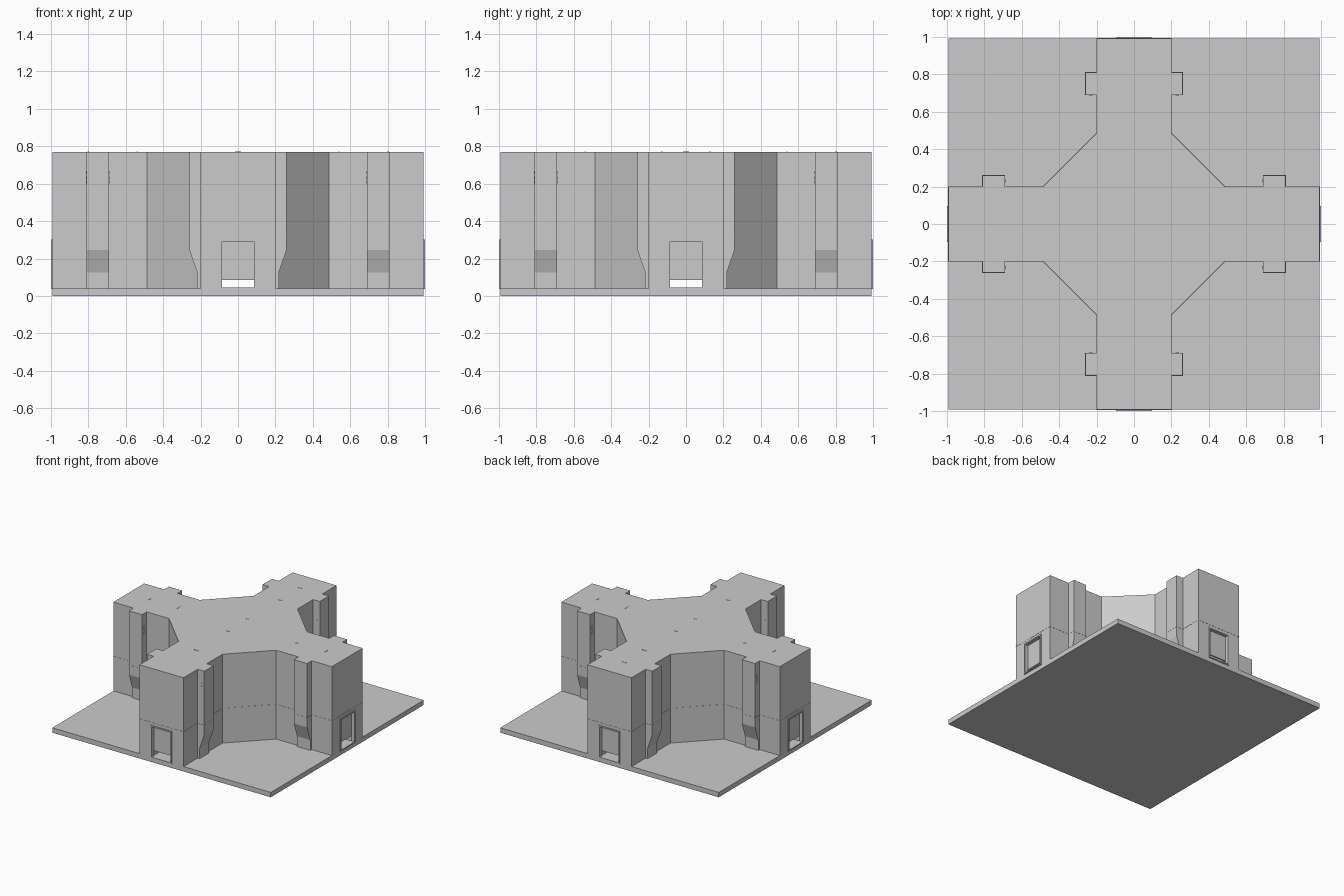
import bpy, bmesh, math
from mathutils import Matrix, Vector

if "Cube" in bpy.data.objects:
    bpy.data.objects.remove(bpy.data.objects["Cube"])

E = 0.993            # half size of the tile
FLOOR, TOP = 0.04, 0.77


def finish(name, bm):
    bmesh.ops.recalc_face_normals(bm, faces=bm.faces[:])
    me = bpy.data.meshes.new(name)
    bm.to_mesh(me)
    bm.free()
    ob = bpy.data.objects.new(name, me)
    bpy.context.collection.objects.link(ob)
    return ob


def prism(name, pts, axis, lo, hi, mat=Matrix()):
    """Extrude a flat outline: xy outline along z, or xz outline along y."""
    bm = bmesh.new()
    place = (lambda p, h: (p[0], p[1], h)) if axis == 'z' else (lambda p, h: (p[0], h, p[1]))
    face = bm.faces.new([bm.verts.new(place(p, lo)) for p in pts])
    ext = bmesh.ops.extrude_face_region(bm, geom=[face])
    step = Vector(place((0, 0), hi - lo))
    bmesh.ops.translate(bm, vec=step, verts=[v for v in ext['geom'] if isinstance(v, bmesh.types.BMVert)])
    bm.transform(mat)
    return finish(name, bm)


def box(name, x, y, z, mat=Matrix()):
    return prism(name, [(x[0], y[0]), (x[1], y[0]), (x[1], y[1]), (x[0], y[1])], 'z', *z, mat)


def cross(g=0.0):
    """Plus-shaped plan with slanted inner corners, grown by g."""
    w, c, e = 0.2 + g, 0.487 + g * 0.4, E + g
    quarter = [Vector(p) for p in ((e, -w), (e, w), (c, w), (w, c))]
    pts = []
    for k in range(4):
        r = Matrix.Rotation(k * math.pi / 2, 2)
        pts += [r @ p for p in quarter]
    return pts


# floor slab
box("floor_slab", (-E, E), (-E, E), (0, FLOOR))

# corridor block with two crossing passages cut through it
body = prism("corridor_block", cross(), 'z', FLOOR, TOP)
cutters = [box("passage_cutter_x", (-1.1, 1.1), (-0.095, 0.095), (0.02, 0.30)),
           box("passage_cutter_y", (-0.095, 0.095), (-1.1, 1.1), (0.02, 0.30))]
for c in cutters:
    c.hide_render = True
    m = body.modifiers.new("passage", 'BOOLEAN')
    m.operation, m.solver, m.object = 'DIFFERENCE', 'EXACT', c
dg = bpy.context.evaluated_depsgraph_get()
cut = bpy.data.meshes.new_from_object(body.evaluated_get(dg))
body.modifiers.clear()
body.data = cut
for c in cutters:
    bpy.data.objects.remove(c)

# thin seam line around the walls
prism("wall_seam", cross(0.0015), 'z', 0.323, 0.327)

# pillar side profile (distance from arm axis, height)
profile = [(0.19, FLOOR), (0.218, FLOOR), (0.218, 0.125), (0.26, 0.245), (0.26, TOP), (0.19, TOP)]

# arms: +x, +y, -x, -y
for k, arm in enumerate(("right", "back", "left", "front")):
    rot = Matrix.Rotation(k * math.pi / 2, 4, 'Z')
    near = arm in ("left", "front")
    for side in (1, -1):
        tag = f"{arm}_{'a' if side > 0 else 'b'}"
        # profile extruded along the arm, then turned so it leans out sideways
        turn = rot @ Matrix(((0, 1, 0, 0), (side, 0, 0, 0), (0, 0, 1, 0), (0, 0, 0, 1)))
        prism(f"pillar_{tag}", profile, 'y', 0.69, 0.81, turn)
        box(f"pillar_seam_{tag}", (0.19, 0.2615), (0.6885, 0.8115), (0.323, 0.327), turn)
        # vertical row of three small round studs
        bm = bmesh.new()
        x0, x1 = 0.688, 0.812 if near else 0.75
        for z in (0.61, 0.635, 0.66):
            mat = (rot @ Matrix.Translation(((x0 + x1) / 2, side * 0.231, z))
                   @ Matrix.Rotation(math.pi / 2, 4, 'Y'))
            bmesh.ops.create_cone(bm, cap_ends=True, segments=12, radius1=0.009,
                                  radius2=0.009, depth=x1 - x0, matrix=mat)
        finish(f"studs_{tag}", bm)
        # door frame posts
        y = sorted((side * 0.085, side * 0.097))
        box(f"door_post_{tag}", (0.97, 1.0), y, (FLOOR, 0.30), rot)

    # door frame rails and the raised door panel
    box(f"door_lintel_{arm}", (0.97, 1.0), (-0.097, 0.097), (0.291, 0.302), rot)
    box(f"door_sill_{arm}", (0.97, 1.0), (-0.097, 0.097), (0.036, 0.044), rot)
    box(f"door_panel_{arm}", (0.955, 0.968), (-0.095, 0.095), (0.085, 0.30), rot)

    # small roof slots along each arm
    slots = [0.54]
    if arm != "front":
        slots.append(0.80)
    if arm in ("front", "back"):
        slots.append(0.13)
    for i, d in enumerate(slots):
        box(f"roof_slot_{arm}_{i}", (d - 0.004, d + 0.004), (-0.017, 0.017), (TOP - 0.01, TOP + 0.002), rot)
